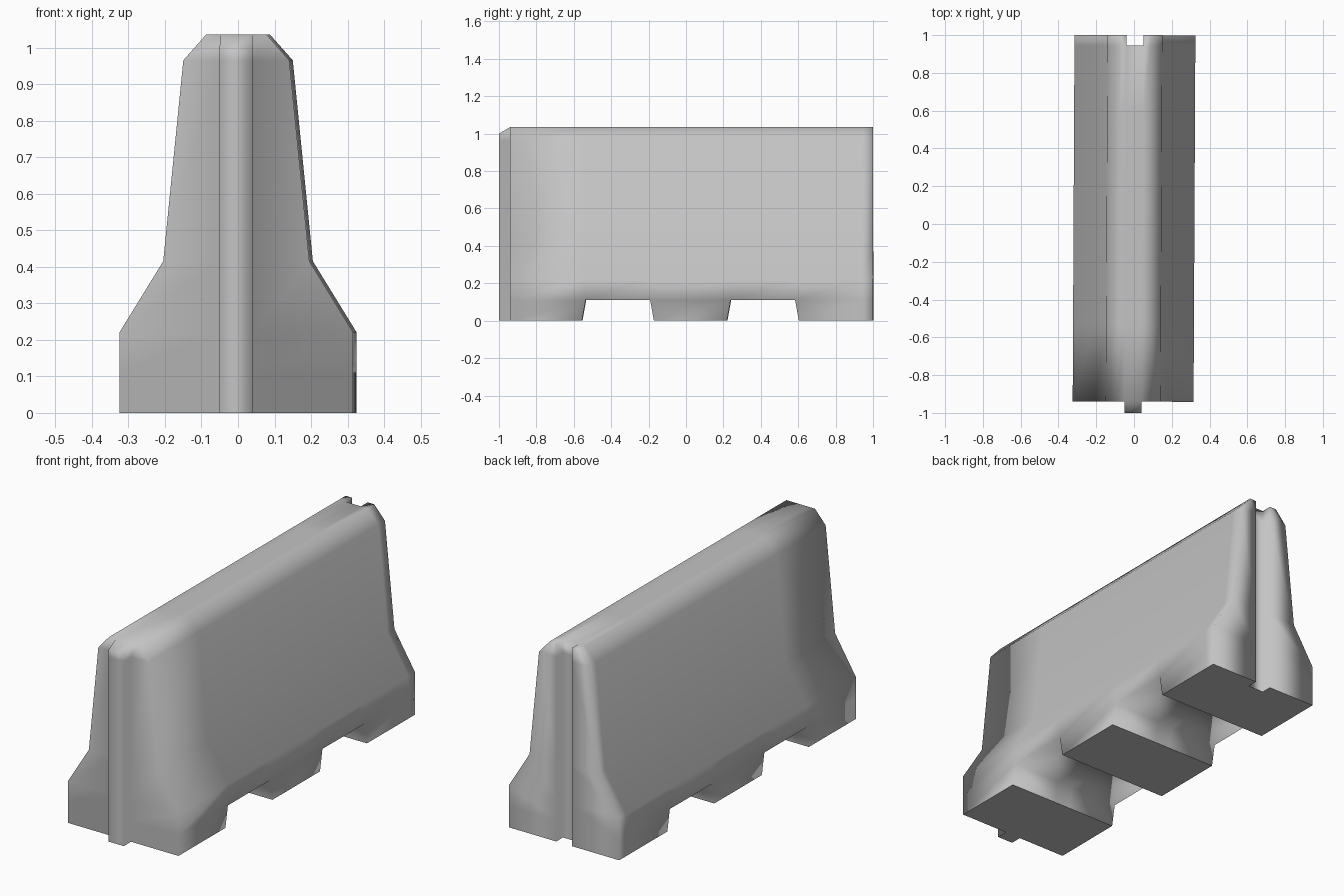
import bpy
import bmesh

if "Cube" in bpy.data.objects:
    bpy.data.objects.remove(bpy.data.objects["Cube"], do_unlink=True)

# Barrier cross-section: half width at each height
PROFILE = [(0.32, 0), (0.32, 0.11), (0.32, 0.22), (0.2, 0.415), (0.145, 0.965), (0.083, 1.035)]
# Stations along the length, and the same stations at ground level (sloping foot walls)
STATIONS = [-1, -0.94, -0.535, -0.19, 0.24, 0.585, 0.945, 1]
GROUND = [-1, -0.94, -0.555, -0.17, 0.22, 0.605, 0.945, 1]
KEY = 0.045       # half width of the tongue and groove
SKEW = 0.005      # slight turn of the whole barrier
TONGUE, GROOVE, NOTCHES = 0, len(STATIONS) - 2, (2, 4)


def solid(c, k, j):
    """Whether the block at strip c, layer k, segment j is concrete."""
    if not (0 <= c < 3 and 0 <= k < len(PROFILE) - 1 and 0 <= j < len(STATIONS) - 1):
        return False
    if j == TONGUE:
        return c == 1
    if j == GROOVE and c == 1:
        return False
    return not (k == 0 and j in NOTCHES)


def point(c, k, j):
    half, z = PROFILE[k]
    x = (-half, -KEY, KEY, half)[c]
    y = GROUND[j] if k == 0 else STATIONS[j]
    if j == 0 and k == len(PROFILE) - 1:
        z = 1.0                                   # sloped tongue top
    return (x + SKEW * y, y - SKEW * x, z)


bm = bmesh.new()
verts = {}


def vert(key):
    if key not in verts:
        verts[key] = bm.verts.new(point(*key))
    return verts[key]


# Skin every block side that has no neighbour
for c in range(3):
    for k in range(len(PROFILE) - 1):
        for j in range(len(STATIONS) - 1):
            if not solid(c, k, j):
                continue
            for axis in range(3):
                for side in (0, 1):
                    near = [c, k, j]
                    near[axis] += 2 * side - 1
                    if solid(*near):
                        continue
                    u, v = [a for a in range(3) if a != axis]
                    corners = []
                    for du, dv in ((0, 0), (1, 0), (1, 1), (0, 1)):
                        key = [c, k, j]
                        key[axis] += side
                        key[u] += du
                        key[v] += dv
                        corners.append(vert(tuple(key)))
                    bm.faces.new(corners)

bmesh.ops.recalc_face_normals(bm, faces=bm.faces)

# Soft cast concrete, with a crisp edge around the soles of the feet
for f in bm.faces:
    f.smooth = True
for e in bm.edges:
    e.smooth = not all(v.co.z < 0.001 for v in e.verts)

mesh = bpy.data.meshes.new("barrier_body")
bm.to_mesh(mesh)
bm.free()
barrier = bpy.data.objects.new("barrier_body", mesh)
bpy.context.collection.objects.link(barrier)

# Concrete colour
grey = (0.55, 0.55, 0.55, 1)
concrete = bpy.data.materials.new("concrete_grey")
concrete.use_nodes = True
concrete.diffuse_color = grey
shader = concrete.node_tree.nodes["Principled BSDF"]
shader.inputs["Base Color"].default_value = grey
shader.inputs["Roughness"].default_value = 0.9
mesh.materials.append(concrete)
